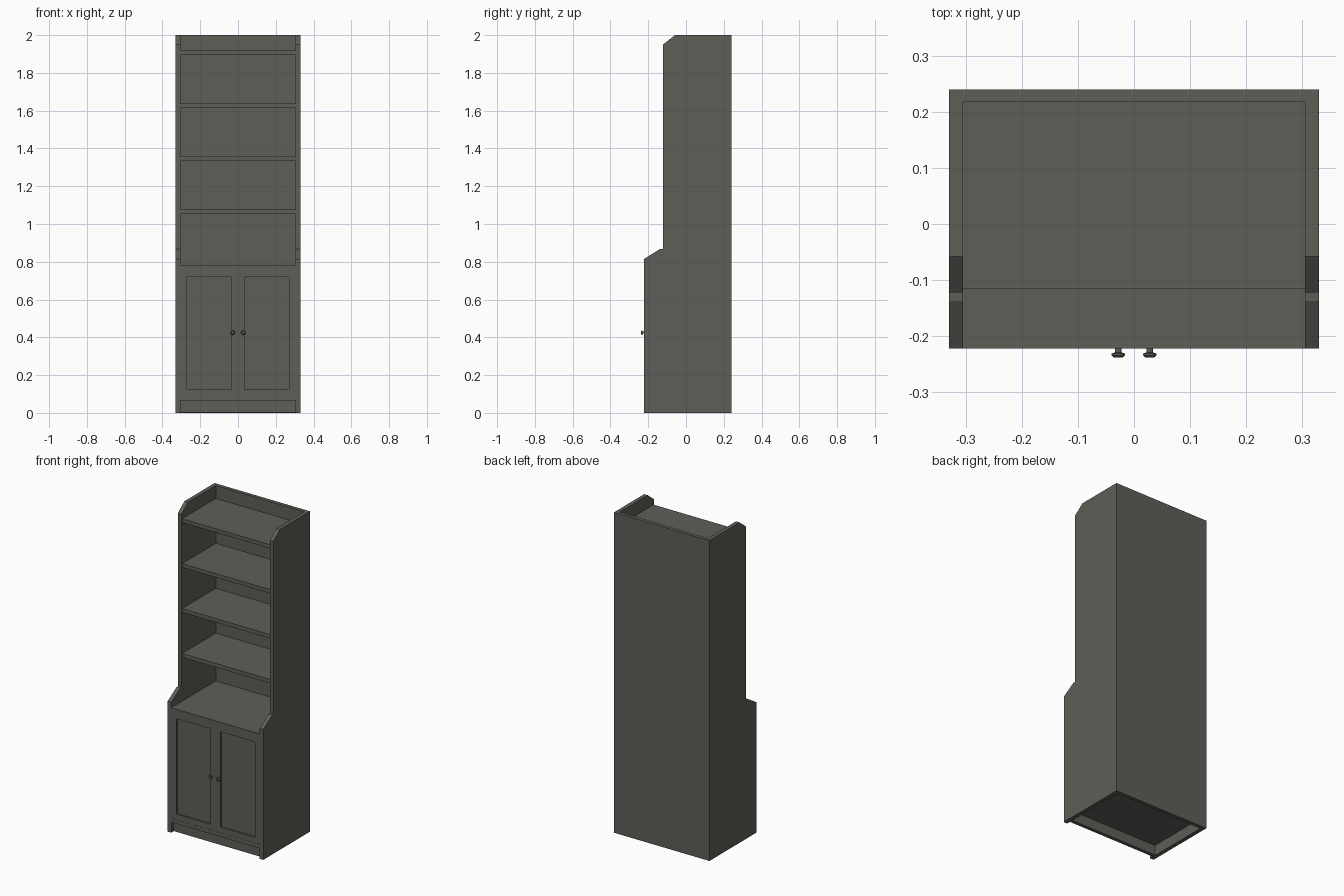
import bpy, bmesh, math
from mathutils import Vector

if "Cube" in bpy.data.objects:
    bpy.data.objects.remove(bpy.data.objects["Cube"])

mat = bpy.data.materials.new("dark warm grey")
mat.diffuse_color = (0.112, 0.112, 0.098, 1)
mat.use_nodes = True
mat.node_tree.nodes["Principled BSDF"].inputs["Base Color"].default_value = mat.diffuse_color


def finish(name, bm):
    bmesh.ops.recalc_face_normals(bm, faces=bm.faces[:])
    me = bpy.data.meshes.new(name)
    bm.to_mesh(me)
    bm.free()
    me.materials.append(mat)
    ob = bpy.data.objects.new(name, me)
    bpy.context.collection.objects.link(ob)
    return ob


def box_bm(x0, x1, y0, y1, z0, z1):
    bm = bmesh.new()
    bmesh.ops.create_cube(bm, size=1)
    for v in bm.verts:
        v.co = Vector((x1 if v.co.x > 0 else x0,
                       y1 if v.co.y > 0 else y0,
                       z1 if v.co.z > 0 else z0))
    return bm


def box(name, *dims):
    return finish(name, box_bm(*dims))


W, IN = 0.33, 0.305           # outer half width, inner half width
FRONT, BACK, BACK_IN = -0.222, 0.24, 0.217

# side panels with stepped, chamfered profile (y, z)
profile = [(FRONT, 0), (BACK, 0), (BACK, 2), (-0.058, 2), (-0.122, 1.95),
           (-0.122, 0.868), (-0.137, 0.868), (FRONT, 0.815)]
for side, s in (("left", -1), ("right", 1)):
    bm = bmesh.new()
    f = bm.faces.new([bm.verts.new((s * IN, y, z)) for y, z in profile])
    ext = bmesh.ops.extrude_face_region(bm, geom=[f])
    vs = [g for g in ext["geom"] if isinstance(g, bmesh.types.BMVert)]
    bmesh.ops.translate(bm, vec=(s * (W - IN), 0, 0), verts=vs)
    finish(side + "_side_panel", bm)

# back panel, counter, cabinet floor, plinth
box("back_panel", -IN, IN, BACK_IN, BACK, 0, 2)
box("counter_top", -IN, IN, FRONT, BACK_IN, 0.755, 0.78)
box("cabinet_floor", -IN, IN, FRONT, BACK_IN, 0.065, 0.09)
box("plinth", -IN, IN, -0.202, -0.18, 0.003, 0.065)

# open shelves
for i in range(4):
    z = 1.078 + 0.2805 * i
    box(f"shelf_{i + 1}", -IN, IN, -0.115, BACK_IN, z - 0.024, z)

# doors with recessed panels, and turned knobs
knob_profile = [(0.0, 0.002), (0.006, 0.002), (0.006, -0.007), (0.012, -0.009),
                (0.012, -0.012), (0.008, -0.016), (0.0, -0.016)]
for side, s in (("left", -1), ("right", 1)):
    x0, x1 = sorted((0, s * 0.305))
    bm = box_bm(x0, x1, FRONT + 0.001, FRONT + 0.023, 0.09, 0.755)
    bm.normal_update()
    face = min(bm.faces, key=lambda f: f.calc_center_median().y)
    bmesh.ops.inset_region(bm, faces=[face], thickness=0.0485)
    bmesh.ops.inset_region(bm, faces=[face], thickness=0.0001, depth=-0.01)
    finish(side + "_door", bm)

    bm = bmesh.new()
    vs = [bm.verts.new((s * 0.028 + r, FRONT + y, 0.425)) for r, y in knob_profile]
    es = [bm.edges.new(p) for p in zip(vs, vs[1:])]
    bmesh.ops.spin(bm, geom=vs + es, cent=(s * 0.028, 0, 0.425), axis=(0, 1, 0),
                   angle=2 * math.pi, steps=20)
    bmesh.ops.remove_doubles(bm, verts=bm.verts[:], dist=0.0001)
    knob = finish(side + "_knob", bm)
    bpy.ops.object.select_all(action='DESELECT')
    knob.select_set(True)
    bpy.context.view_layer.objects.active = knob
    bpy.ops.object.shade_smooth_by_angle(angle=math.radians(30))
